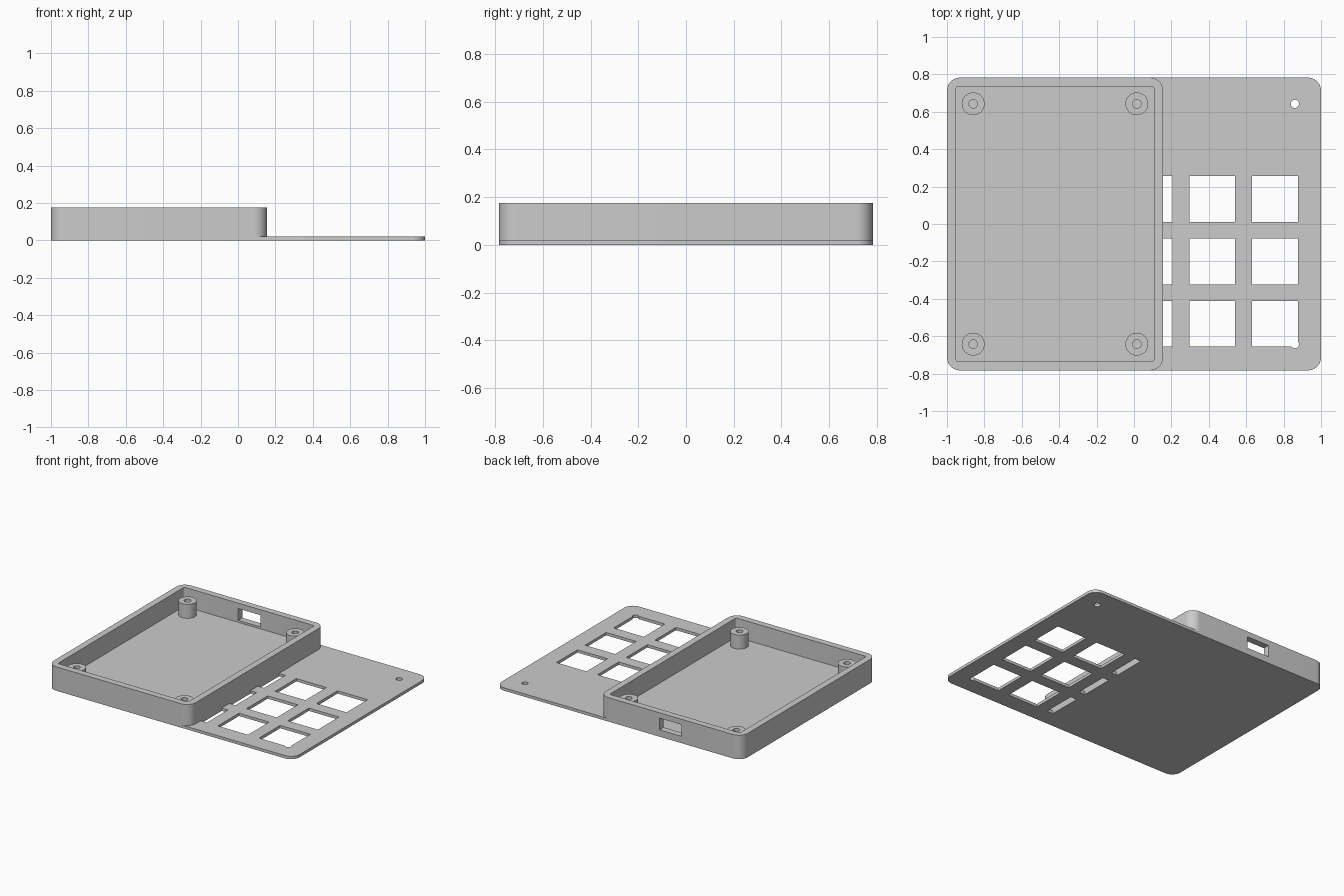
import bpy, bmesh, math

cube = bpy.data.objects.get("Cube")
if cube:
    bpy.data.objects.remove(cube, do_unlink=True)

GREY = (0.6, 0.6, 0.6, 1.0)
mat = bpy.data.materials.new("plain grey")
mat.use_nodes = True
mat.diffuse_color = GREY
mat.node_tree.nodes["Principled BSDF"].inputs["Base Color"].default_value = GREY

# Shared dimensions
WIDTH, DEPTH, HEIGHT = 1.155, 1.565, 0.176
CASE_X, PLATE_X = -0.4225, 0.4225
WALL, FLOOR, PLATE_T = 0.048, 0.035, 0.021
SCREW_X, SCREW_Y = 0.4375, 0.6425


def rounded_rect(cx, cy, w, d, r, steps=12):
    """Outline of a rectangle with rounded corners."""
    points = []
    for i, (sx, sy) in enumerate([(1, 1), (-1, 1), (-1, -1), (1, -1)]):
        for k in range(steps + 1):
            a = math.pi / 2 * (i + k / steps)
            points.append((cx + sx * (w / 2 - r) + r * math.cos(a),
                           cy + sy * (d / 2 - r) + r * math.sin(a)))
    return points


def rect(cx, cy, w, d):
    return [(cx + sx * w / 2, cy + sy * d / 2)
            for sx, sy in [(1, 1), (-1, 1), (-1, -1), (1, -1)]]


def circle(cx, cy, r, n=40):
    return [(cx + r * math.cos(math.tau * k / n), cy + r * math.sin(math.tau * k / n))
            for k in range(n)]


def prism(name, outline, z0, z1):
    """Upright solid with the given outline."""
    bm = bmesh.new()
    base = bm.faces.new([bm.verts.new((x, y, z0)) for x, y in outline])
    top = bmesh.ops.extrude_face_region(bm, geom=[base])["geom"]
    bmesh.ops.translate(bm, vec=(0, 0, z1 - z0),
                        verts=[v for v in top if isinstance(v, bmesh.types.BMVert)])
    bmesh.ops.recalc_face_normals(bm, faces=bm.faces)
    mesh = bpy.data.meshes.new(name)
    bm.to_mesh(mesh)
    bm.free()
    mesh.materials.append(mat)
    obj = bpy.data.objects.new(name, mesh)
    bpy.context.collection.objects.link(obj)
    return obj


def select(obj):
    bpy.ops.object.select_all(action='DESELECT')
    obj.select_set(True)
    bpy.context.view_layer.objects.active = obj


def cut(obj, outline, z0, z1):
    """Subtract a prism from an object."""
    cutter = prism("cutter", outline, z0, z1)
    cutter.hide_render = True
    mod = obj.modifiers.new("cut", 'BOOLEAN')
    mod.operation, mod.solver, mod.object = 'DIFFERENCE', 'EXACT', cutter
    select(obj)
    bpy.ops.object.modifier_apply(modifier=mod.name)
    bpy.data.objects.remove(cutter, do_unlink=True)


def finish(obj):
    select(obj)
    bpy.ops.object.shade_smooth_by_angle(angle=math.radians(30))


# Open tray with a cable port in the back wall
case = prism("case_tray", rounded_rect(CASE_X, 0, WIDTH, DEPTH, 0.07), 0, HEIGHT)
cut(case, rounded_rect(CASE_X, 0, WIDTH - 2 * WALL, DEPTH - 2 * WALL, 0.012, 4),
    FLOOR, HEIGHT + 0.1)
cut(case, rect(CASE_X, DEPTH / 2, 0.18, 0.2), 0.05, 0.136)
finish(case)

# Screw posts in the tray corners
for side, sx in (("left", 1), ("right", -1)):
    for end, sy in (("front", -1), ("back", 1)):
        x, y = CASE_X + sx * SCREW_X, sy * SCREW_Y
        post = prism(f"screw_post_{end}_{side}", circle(x, y, 0.061), FLOOR - 0.01, 0.138)
        cut(post, circle(x, y, 0.023), FLOOR, 0.2)
        finish(post)

# Thin plate with a three by three grid of square key openings
plate = prism("key_plate", rounded_rect(PLATE_X, 0, WIDTH, DEPTH, 0.07), 0, PLATE_T)
for column in (-1, 0, 1):
    for row in (-1, 0, 1):
        cut(plate, rect(0.418 + 0.335 * column, -0.2 + 0.333 * row, 0.245, 0.245), -0.1, 0.1)

# Screw holes in the plate corners
for sx in (-1, 1):
    for sy in (-1, 1):
        cut(plate, circle(PLATE_X + sx * SCREW_X, sy * SCREW_Y, 0.022), -0.1, 0.1)
finish(plate)
